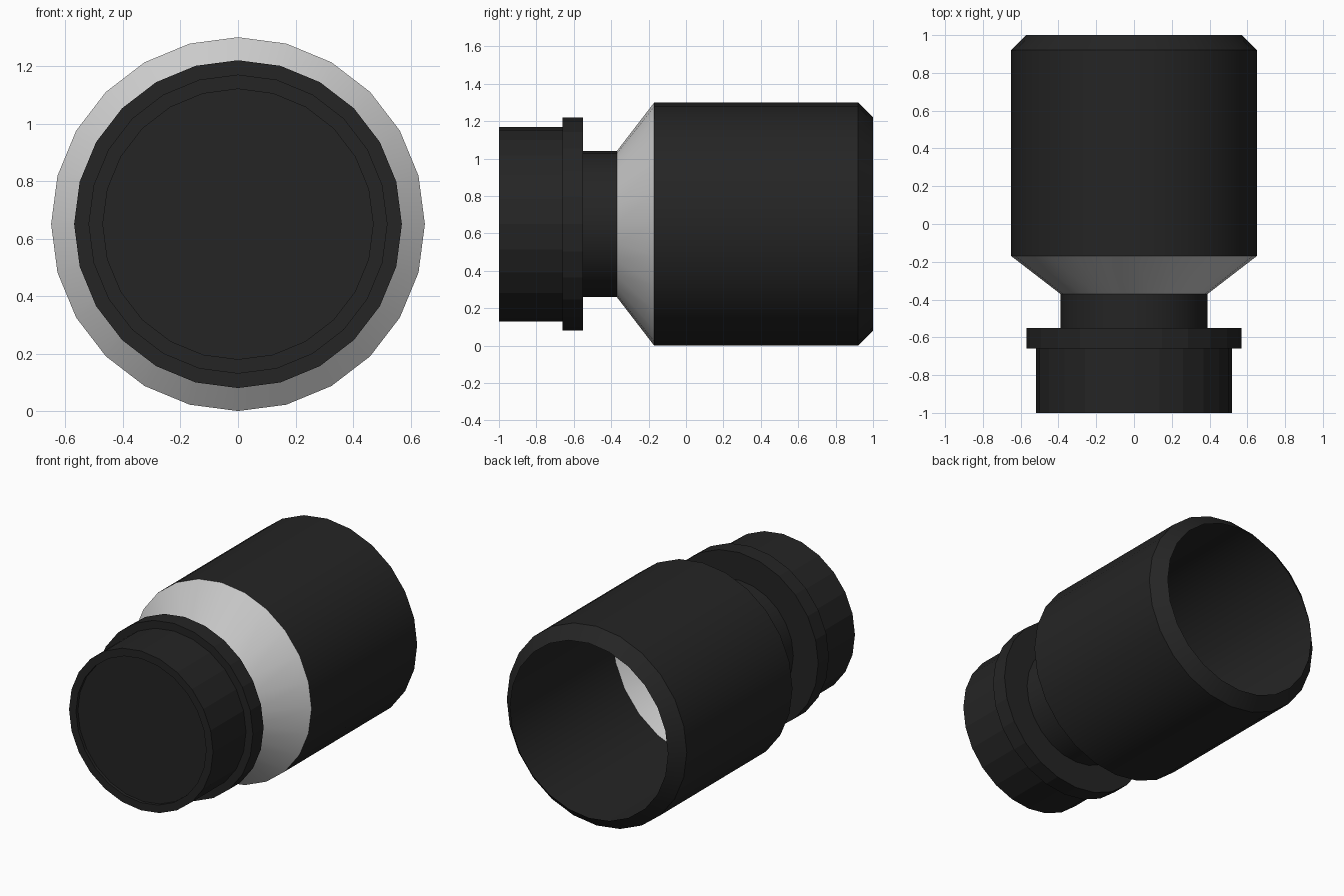
import bpy, bmesh
from math import cos, sin, pi, radians

if "Cube" in bpy.data.objects:
    bpy.data.objects.remove(bpy.data.objects["Cube"])

SIDES = 24
CENTRE_Z = 0.65


def paint(name, value):
    mat = bpy.data.materials.new(name)
    mat.diffuse_color = (value, value, value, 1)
    mat.use_nodes = True
    mat.node_tree.nodes["Principled BSDF"].inputs["Base Color"].default_value = mat.diffuse_color
    return mat


black = paint("black", 0.018)
silver = paint("silver", 0.6)


def lathe(name, profile, mat, smooth=True, cap_front=False):
    """Spin (y, radius) points, listed front to back, around the long axis."""
    bm = bmesh.new()
    rings = [[bm.verts.new((r * cos(2 * pi * i / SIDES), y,
                            CENTRE_Z + r * sin(2 * pi * i / SIDES)))
              for i in range(SIDES)] for y, r in profile]
    for a, b in zip(rings, rings[1:]):
        for i in range(SIDES):
            j = (i + 1) % SIDES
            bm.faces.new((a[i], b[i], b[j], a[j]))
    if cap_front:
        bm.faces.new(rings[0])
    mesh = bpy.data.meshes.new(name)
    bm.to_mesh(mesh)
    bm.free()
    mesh.materials.append(mat)
    obj = bpy.data.objects.new(name, mesh)
    bpy.context.collection.objects.link(obj)
    if smooth:
        bpy.ops.object.select_all(action='DESELECT')
        bpy.context.view_layer.objects.active = obj
        obj.select_set(True)
        bpy.ops.object.shade_smooth_by_angle(angle=radians(30))
    return obj


# Front cap with shallow recessed disc, and the flange behind it
lathe("front_cap", [(-0.98, 0.47), (-1.0, 0.47), (-1.0, 0.52), (-0.66, 0.52),
                    (-0.66, 0.57), (-0.55, 0.57), (-0.55, 0.39)],
      black, smooth=False, cap_front=True)

# Narrow neck
lathe("neck", [(-0.55, 0.39), (-0.37, 0.39)], black)

# Flared silver collar
lathe("collar", [(-0.37, 0.39), (-0.17, 0.65)], silver)

# Open barrel with chamfered rear rim
lathe("barrel", [(-0.17, 0.65), (0.92, 0.65), (1.0, 0.57)], black)
